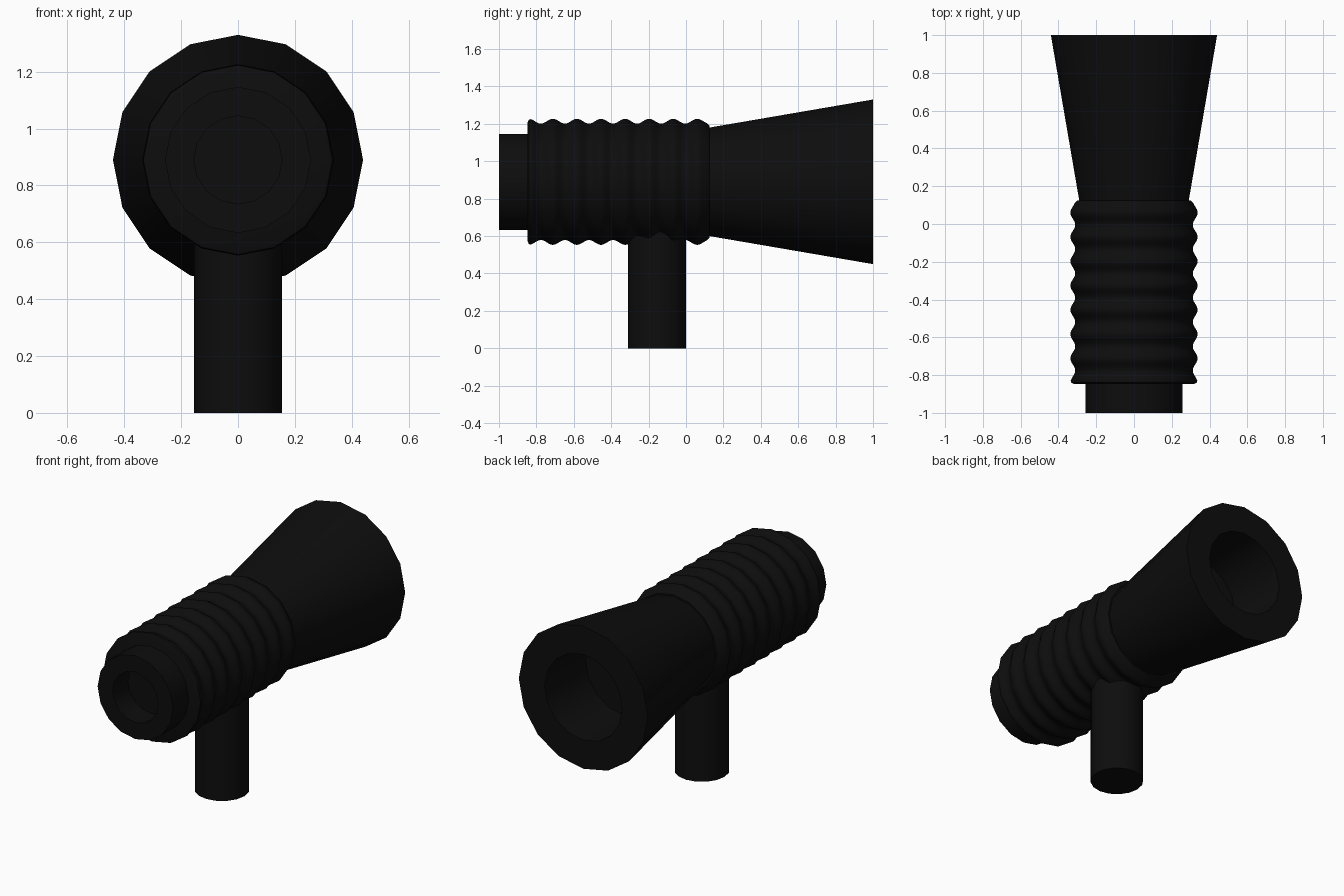
import bpy
import math

cube = bpy.data.objects.get("Cube")
if cube:
    bpy.data.objects.remove(cube)

SIDES = 16
AXIS_Z = 0.89

black = bpy.data.materials.new("matte_black")
black.use_nodes = True
colour = (0.004, 0.004, 0.004, 1)
black.diffuse_color = colour
black.node_tree.nodes["Principled BSDF"].inputs["Base Color"].default_value = colour


def lathe(name, profile, place):
    """Spin (radius, position) pairs; a zero radius end is closed to a point."""
    verts, faces, rings = [], [], []
    for radius, t in profile:
        count = 1 if radius == 0 else SIDES
        rings.append([len(verts) + i for i in range(count)])
        for i in range(count):
            a = 2 * math.pi * i / SIDES
            verts.append(place(radius * math.sin(a), radius * math.cos(a), t))
    for low, high in zip(rings, rings[1:]):
        for i in range(SIDES):
            j = (i + 1) % SIDES
            if len(low) == 1:
                faces.append((low[0], high[j], high[i]))
            elif len(high) == 1:
                faces.append((low[i], low[j], high[0]))
            else:
                faces.append((low[i], low[j], high[j], high[i]))
    mesh = bpy.data.meshes.new(name)
    mesh.from_pydata(verts, [], faces)
    mesh.materials.append(black)
    obj = bpy.data.objects.new(name, mesh)
    bpy.context.collection.objects.link(obj)
    # Consistent outward normals and smooth shading with sharp rims
    bpy.ops.object.select_all(action="DESELECT")
    obj.select_set(True)
    bpy.context.view_layer.objects.active = obj
    bpy.ops.object.mode_set(mode="EDIT")
    bpy.ops.mesh.select_all(action="SELECT")
    bpy.ops.mesh.normals_make_consistent(inside=False)
    bpy.ops.object.mode_set(mode="OBJECT")
    bpy.ops.object.shade_smooth_by_angle(angle=math.radians(40))
    return obj


def along_y(u, v, t):
    return (u, t, AXIS_Z + v)


def upright(u, v, t):
    return (u, v - 0.155, t)


# Front nozzle with a blind bore
lathe("front_nozzle", [(0, -0.85), (0.155, -0.85), (0.155, -1), (0.257, -1),
                       (0.257, -0.83), (0, -0.83)], along_y)

# Ribbed grip sleeve: waves along its length
START, END, PITCH, STEPS = -0.84, 0.11, 0.1286, 90
ribs = [(0, -0.847), (0.318, -0.847), (0.333, -0.84)]
for k in range(1, STEPS + 1):
    y = START + (END - START) * k / STEPS
    ribs.append((0.324 + 0.013 * math.cos(2 * math.pi * (y - 0.06) / PITCH), y))
ribs += [(0.3, 0.125), (0, 0.125)]
lathe("ribbed_sleeve", ribs, along_y)

# Flared rear horn with a thick rim and a blind bore
lathe("rear_horn", [(0, 0.1), (0.286, 0.1), (0.29, 0.125), (0.44, 1),
                    (0.264, 1), (0.264, 0.6), (0, 0.6)], along_y)

# Handle post
lathe("handle", [(0, 0), (0.154, 0), (0.154, 0.66), (0, 0.66)], upright)
